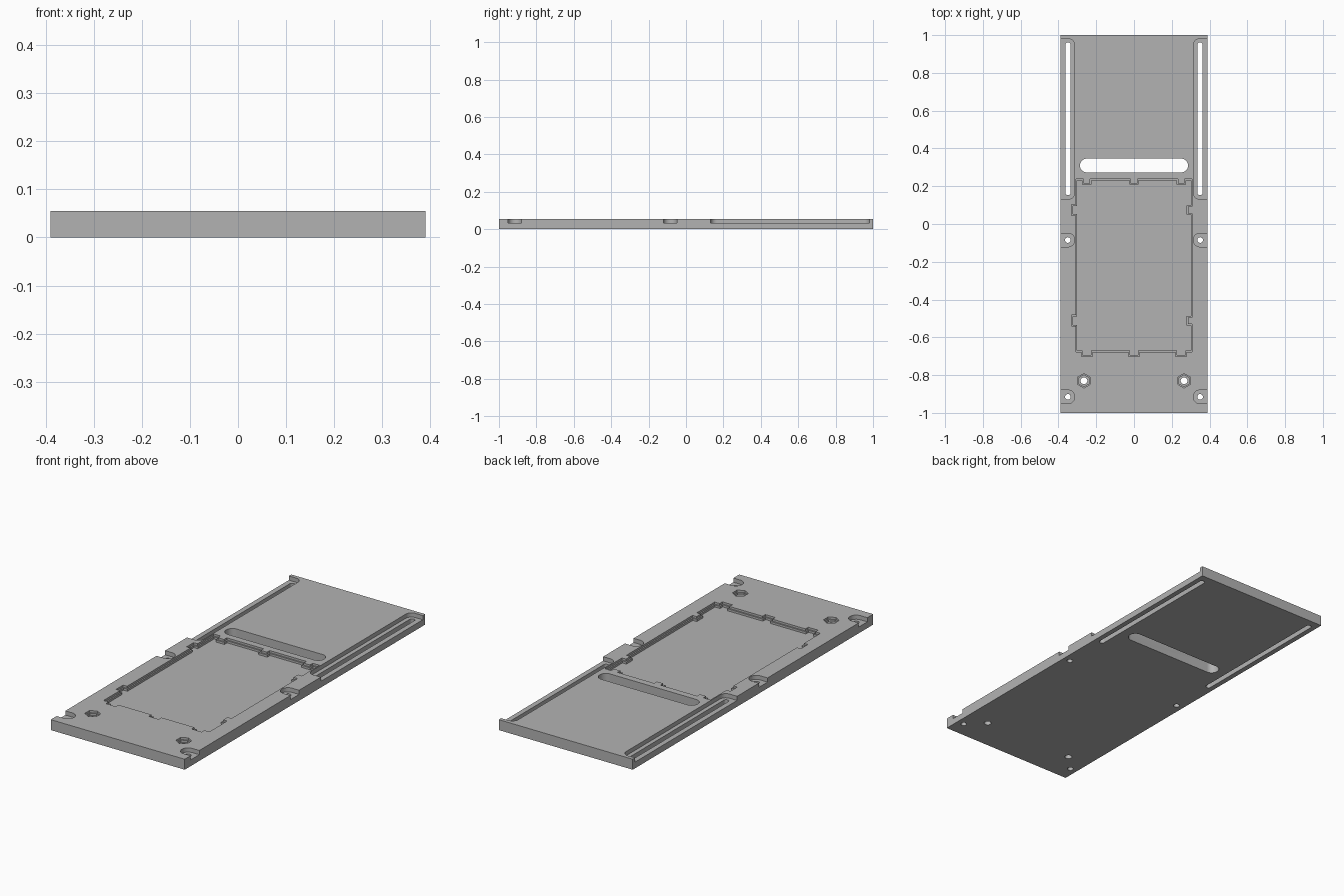
import bpy, bmesh, math

if "Cube" in bpy.data.objects:
    bpy.data.objects.remove(bpy.data.objects["Cube"], do_unlink=True)

W, L, T = 0.39, 1.0, 0.055      # half width, half length, thickness
FLOOR = 0.033                   # floor height of the recesses
HOLE_X = 0.35

grey = bpy.data.materials.new("plain grey")
grey.use_nodes = True
grey.diffuse_color = (0.45, 0.45, 0.45, 1)
grey.node_tree.nodes["Principled BSDF"].inputs["Base Color"].default_value = grey.diffuse_color


def prism(name, points, z0, z1):
    """Extrude a flat outline from z0 to z1."""
    bm = bmesh.new()
    face = bm.faces.new([bm.verts.new((x, y, z0)) for x, y in points])
    top = bmesh.ops.extrude_face_region(bm, geom=[face])
    bmesh.ops.translate(bm, vec=(0, 0, z1 - z0),
                        verts=[v for v in top["geom"] if isinstance(v, bmesh.types.BMVert)])
    bmesh.ops.recalc_face_normals(bm, faces=bm.faces)
    mesh = bpy.data.meshes.new(name)
    bm.to_mesh(mesh)
    bm.free()
    obj = bpy.data.objects.new(name, mesh)
    bpy.context.collection.objects.link(obj)
    mesh.materials.append(grey)
    return obj


def rounded(x0, x1, y0, y1, r, n=10):
    """Rectangle outline with rounded corners."""
    pts = []
    corners = ((x1 - r, y1 - r), (x0 + r, y1 - r), (x0 + r, y0 + r), (x1 - r, y0 + r))
    for q, (cx, cy) in enumerate(corners):
        for i in range(n + 1):
            a = (q + i / n) * math.pi / 2
            p = (cx + r * math.cos(a), cy + r * math.sin(a))
            if not pts or math.dist(p, pts[-1]) > 1e-4:
                pts.append(p)
    return pts[:-1] if math.dist(pts[0], pts[-1]) < 1e-4 else pts


def polygon(cx, cy, r, n, turn=0):
    return [(cx + r * math.cos(math.tau * i / n + turn),
             cy + r * math.sin(math.tau * i / n + turn)) for i in range(n)]


def tabbed(e):
    """Bay outline shrunk by e: notches on left and front, bosses on right and back."""
    x0, x1, y0, y1 = -0.308 + e, 0.308 - e, -0.678 + e, 0.238 - e
    notch, boss, deep = 0.029 - e, 0.018 + e, 0.023
    across, along = (-0.25, 0, 0.25), (-0.512, 0.074)
    pts = [(x0, y0)]
    for c in across:
        pts += [(c - notch, y0), (c - notch, y0 - deep), (c + notch, y0 - deep), (c + notch, y0)]
    pts.append((x1, y0))
    for c in along:
        pts += [(x1, c - boss), (x1 - deep, c - boss), (x1 - deep, c + boss), (x1, c + boss)]
    pts.append((x1, y1))
    for c in reversed(across):
        pts += [(c + boss, y1), (c + boss, y1 - deep), (c - boss, y1 - deep), (c - boss, y1)]
    pts.append((x0, y1))
    for c in reversed(along):
        pts += [(x0, c + notch), (x0 - deep, c + notch), (x0 - deep, c - notch), (x0, c - notch)]
    return pts


plate = prism("base_plate", [(-W, -L), (W, -L), (W, L), (-W, L)], 0, T)


def cut(points, z0=-0.1, z1=0.1):
    """Remove an extruded outline from the plate."""
    tool = prism("cutter", points, z0, z1)
    tool.hide_render = True
    mod = plate.modifiers.new("cut", "BOOLEAN")
    mod.operation, mod.solver, mod.object = "DIFFERENCE", "EXACT", tool
    bpy.context.view_layer.objects.active = plate
    bpy.ops.object.modifier_apply(modifier=mod.name)
    bpy.data.objects.remove(tool, do_unlink=True)


# Stepped bay with locating tabs
cut(tabbed(0), 0.044)
cut(tabbed(0.007), FLOOR)

# Cross slot
cut(rounded(-0.286, 0.286, 0.273, 0.346, 0.036))

for s in (-1, 1):
    # Long edge recess, open at the side, with a through slot
    xs = sorted((s * 0.314, s * 0.5))
    cut(rounded(*xs, 0.132, 0.98, 0.033), FLOOR)
    xs = sorted((s * 0.336, s * 0.363))
    cut(rounded(*xs, 0.153, 0.962, 0.013))
    # Edge screw seats
    for y in (-0.085, -0.915):
        xs = sorted((s * 0.314, s * 0.5))
        cut(rounded(*xs, y - 0.036, y + 0.036, 0.0355), FLOOR)
        cut(polygon(s * HOLE_X, y, 0.015, 24))
    # Hexagonal nut seats
    cut(polygon(s * 0.265, -0.83, 0.038, 6, math.pi / 2), 0.044)
    cut(polygon(s * 0.265, -0.83, 0.031, 6, math.pi / 2), FLOOR)
    cut(polygon(s * 0.265, -0.83, 0.018, 24))

# Smooth the round walls, keep the edges sharp
bpy.ops.object.select_all(action="DESELECT")
plate.select_set(True)
bpy.context.view_layer.objects.active = plate
bpy.ops.object.shade_smooth_by_angle(angle=math.radians(30))
